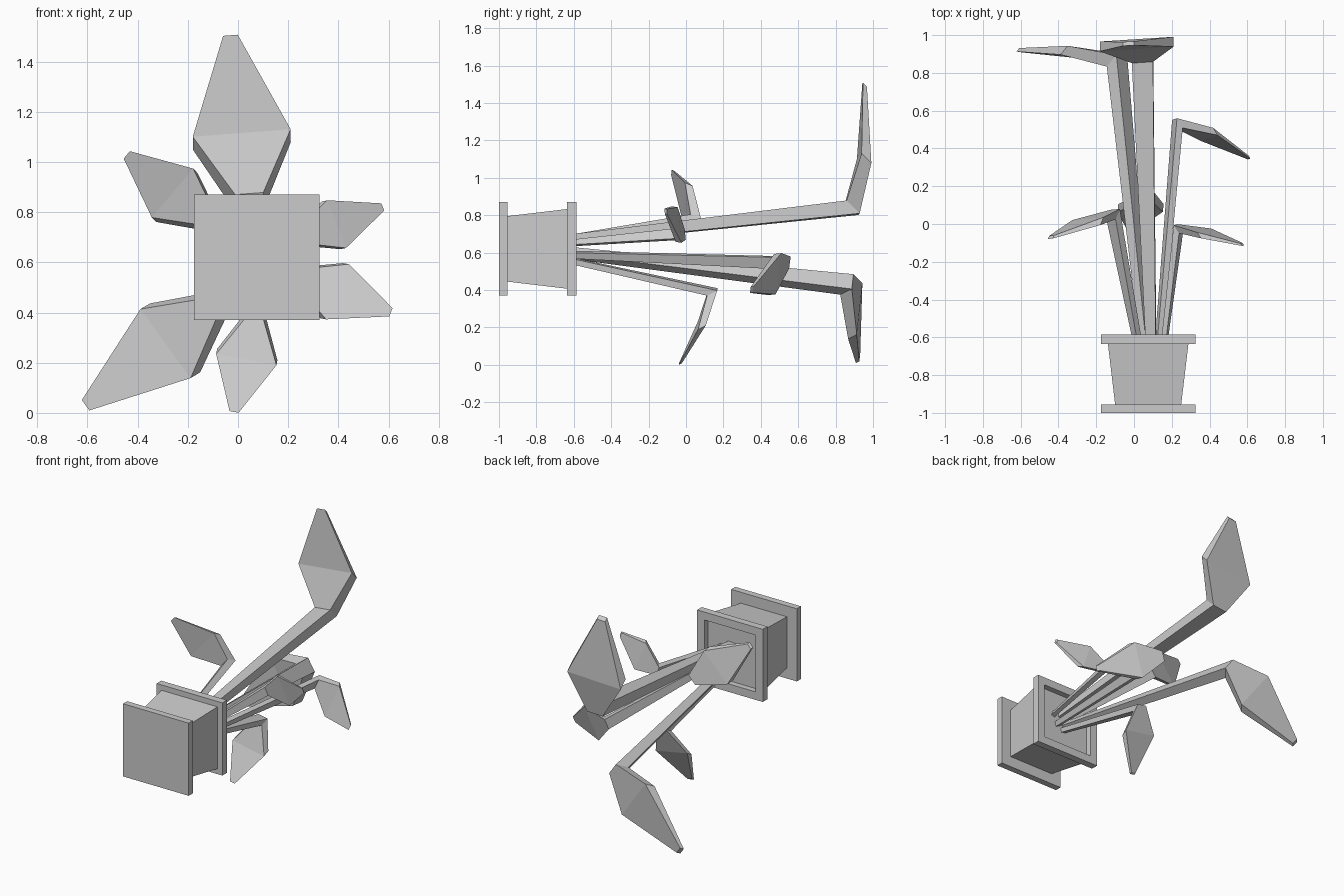
import bpy, bmesh
from mathutils import Vector as V

if "Cube" in bpy.data.objects:
    bpy.data.objects.remove(bpy.data.objects["Cube"])


def loft(name, rings):
    """Skin a series of four-point sections and cap both ends."""
    bm = bmesh.new()
    rows = [[bm.verts.new(p) for p in ring] for ring in rings]
    for a, b in zip(rows, rows[1:]):
        for i in range(4):
            j = (i + 1) % 4
            bm.faces.new((a[i], a[j], b[j], b[i]))
    bm.faces.new(rows[0])
    bm.faces.new(rows[-1])
    bmesh.ops.recalc_face_normals(bm, faces=bm.faces)
    mesh = bpy.data.meshes.new(name)
    bm.to_mesh(mesh)
    bm.free()
    obj = bpy.data.objects.new(name, mesh)
    bpy.context.collection.objects.link(obj)
    return obj


CORNERS = ((-1, -1), (1, -1), (1, 1), (-1, 1))


def pot_part(name, profile):
    """Square sections along y, given as (y, half width)."""
    loft(name, [[V((0.075 + a * h, y, 0.62 + b * h)) for a, b in CORNERS]
                for y, h in profile])


def leaf(name, root, bend, side_a, side_b, tip):
    """Stem that bends into a kite-shaped blade, all as one loft."""
    root, bend, side_a, side_b, tip = map(V, (root, bend, side_a, side_b, tip))
    wide = (side_a + side_b) / 2
    across = side_b - side_a
    size = across.length / 0.4
    across.normalize()
    stem_n = (bend - root).cross(across).normalized()
    blade_n = (tip - bend).cross(across).normalized()
    miter = (stem_n + blade_n).normalized()
    # centre, width, thickness, thickness direction
    sections = ((root, 0.055, 0.05, stem_n), (bend, 0.115, 0.10, miter),
                (wide, 0.40, 0.075, miter), (tip, 0.06, 0.03, miter))
    loft(name, [[c + across * (a * w * size / 2) + n * (b * t * size / 2)
                 for a, b in CORNERS] for c, w, t, n in sections])


# Pot lying on its side: base plate, tapered body, rim with recessed soil
pot_part("pot_base", [(-1.0, 0.25), (-0.955, 0.25)])
pot_part("pot_body", [(-0.955, 0.175), (-0.635, 0.213)])
pot_part("pot_rim", [(-0.635, 0.25), (-0.585, 0.25), (-0.585, 0.195), (-0.625, 0.195)])

# Leaves: root, bend, two widest points, tip
leaf("leaf_top", (0.09, -0.63, 0.67), (0.045, 0.89, 0.84),
     (-0.18, 0.94, 1.075), (0.21, 0.965, 1.105), (-0.03, 0.955, 1.495))
leaf("leaf_lower_left", (0.06, -0.63, 0.60), (-0.09, 0.86, 0.43),
     (-0.37, 0.92, 0.425), (-0.17, 0.89, 0.15), (-0.6, 0.92, 0.035))
leaf("leaf_upper_left", (0.02, -0.63, 0.67), (-0.11, 0.05, 0.765),
     (-0.17, 0.015, 0.965), (-0.335, 0.0, 0.77), (-0.44, -0.07, 1.025))
leaf("leaf_upper_right", (0.16, -0.63, 0.65), (0.235, -0.025, 0.70),
     (0.345, -0.06, 0.845), (0.42, -0.04, 0.655), (0.573, -0.108, 0.82))
leaf("leaf_lower_right", (0.13, -0.63, 0.59), (0.23, 0.53, 0.545),
     (0.43, 0.49, 0.595), (0.34, 0.46, 0.375), (0.605, 0.352, 0.402))
leaf("leaf_bottom", (0.08, -0.63, 0.56), (0.07, 0.14, 0.39),
     (-0.085, 0.085, 0.245), (0.155, 0.085, 0.2), (-0.015, -0.03, 0.008))
